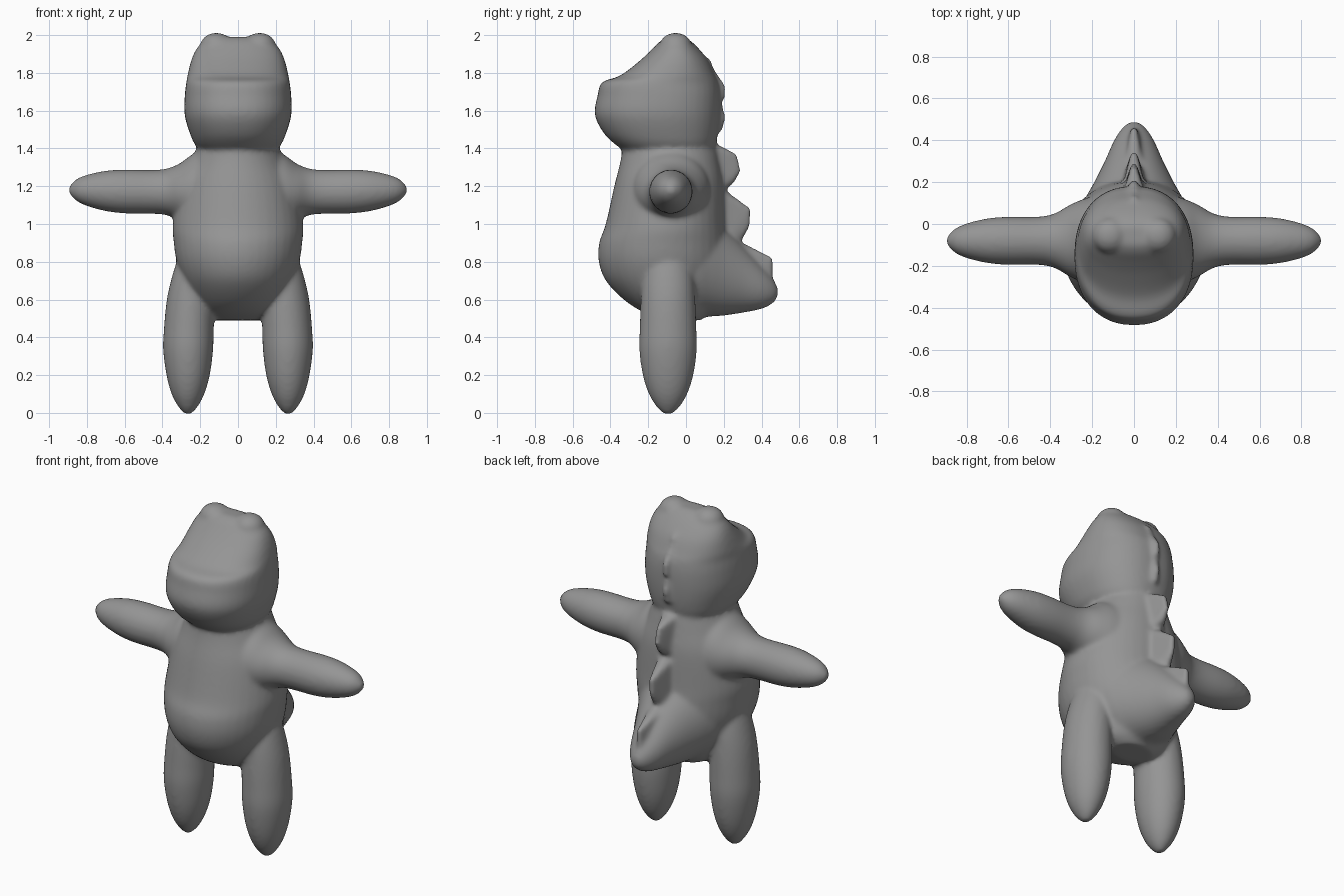
import bpy, bmesh, math
from mathutils import Vector, Matrix

cube = bpy.data.objects.get("Cube")
if cube:
    bpy.data.objects.remove(cube)

grey = bpy.data.materials.new("plain grey")
grey.use_nodes = True
COLOUR = (0.3, 0.3, 0.3, 1)
grey.diffuse_color = COLOUR
grey.node_tree.nodes["Principled BSDF"].inputs["Base Color"].default_value = COLOUR

bm = bmesh.new()
SIDES, STEPS = 40, 5


def spline(p0, p1, p2, p3, t):
    """Catmull-Rom blend of four rings."""
    return [b + 0.5 * t * (c - a + t * (2 * a - 5 * b + 4 * c - d + t * (3 * (b - c) + d - a)))
            for a, b, c, d in zip(p0, p1, p2, p3)]


def loft(rings, place, power=2.0):
    """Closed tube through rings of (position, centre u, centre v, radius u, radius v)."""
    dense = []
    for i in range(len(rings) - 1):
        quad = [rings[max(0, min(len(rings) - 1, i + k))] for k in (-1, 0, 1, 2)]
        dense += [spline(*quad, s / STEPS) for s in range(STEPS)]
    dense.append(rings[-1])
    loops = []
    for pos, cu, cv, ru, rv in dense:
        loop = []
        for k in range(SIDES):
            a = math.tau * k / SIDES
            c, s = math.cos(a), math.sin(a)
            u = math.copysign(abs(c) ** (2 / power), c)
            v = math.copysign(abs(s) ** (2 / power), s)
            loop.append(bm.verts.new(place(pos, cu + max(ru, 0.004) * u, cv + max(rv, 0.004) * v)))
        loops.append(loop)
    faces = [bm.faces.new(loops[0]), bm.faces.new(loops[-1])]
    for a, b in zip(loops, loops[1:]):
        for k in range(SIDES):
            j = (k + 1) % SIDES
            faces.append(bm.faces.new((a[k], a[j], b[j], b[k])))
    bmesh.ops.recalc_face_normals(bm, faces=faces)


def upright(sections):
    """Rings from (z, front, back, half width)."""
    return [(z, 0, (f + b) / 2, w, (b - f) / 2) for z, f, b, w in sections]


def ball(centre, size):
    m = Matrix.Translation(centre) @ Matrix.Diagonal((*size, 1))
    bmesh.ops.create_uvsphere(bm, u_segments=32, v_segments=16, radius=1, matrix=m)


def spike(rim, base, base_width):
    """Wedge that is thin on its rim and wide where it meets the back."""
    pts = [(s * 0.012, y, z) for y, z in rim for s in (-1, 1)]
    pts += [(s * base_width, y, z) for y, z in base for s in (-1, 1)]
    hull = bmesh.ops.convex_hull(bm, input=[bm.verts.new(p) for p in pts])
    bmesh.ops.recalc_face_normals(bm, faces=[g for g in hull["geom"] if isinstance(g, bmesh.types.BMFace)])


def on_z(t, u, v):
    return Vector((u, v, t))


# torso
loft(upright([(0.49, -0.10, 0.08, 0.12), (0.53, -0.22, 0.12, 0.19), (0.60, -0.33, 0.16, 0.24),
              (0.70, -0.425, 0.2, 0.29), (0.80, -0.462, 0.22, 0.325), (0.90, -0.46, 0.22, 0.34),
              (1.00, -0.425, 0.21, 0.345), (1.20, -0.38, 0.2, 0.31), (1.32, -0.35, 0.18, 0.255),
              (1.42, -0.33, 0.16, 0.21), (1.50, -0.3, 0.14, 0.19)]), on_z)

# head
loft(upright([(1.36, -0.28, 0.10, 0.15), (1.41, -0.36, 0.15, 0.22), (1.48, -0.435, 0.17, 0.255),
              (1.58, -0.483, 0.18, 0.283), (1.68, -0.468, 0.18, 0.282), (1.75, -0.445, 0.17, 0.274),
              (1.785, -0.35, 0.155, 0.268), (1.86, -0.25, 0.12, 0.25), (1.92, -0.185, 0.075, 0.225),
              (1.965, -0.14, 0.03, 0.185), (1.99, -0.10, -0.01, 0.13)]), on_z, 2.25)

# tail
loft([(y, 0, (lo + hi) / 2, w, (hi - lo) / 2) for y, lo, hi, w in
      [(-0.1, 0.52, 1.15, 0.30), (0.05, 0.505, 1.12, 0.27), (0.13, 0.51, 1.06, 0.23),
       (0.2, 0.515, 0.99, 0.19), (0.3, 0.53, 0.89, 0.14), (0.4, 0.55, 0.78, 0.095),
       (0.46, 0.58, 0.71, 0.055), (0.488, 0.62, 0.66, 0.02)]],
     lambda t, u, v: Vector((u, t, v)))

for side in (-1, 1):
    # arm
    loft([(x, -0.08, z, ry, rz) for x, z, ry, rz in
          [(0.15, 1.17, 0.22, 0.24), (0.24, 1.17, 0.2, 0.2), (0.31, 1.17, 0.17, 0.15),
           (0.38, 1.17, 0.13, 0.123), (0.46, 1.17, 0.115, 0.116), (0.6, 1.172, 0.115, 0.116),
           (0.7, 1.175, 0.107, 0.107), (0.8, 1.178, 0.083, 0.083), (0.86, 1.18, 0.055, 0.055),
           (0.897, 1.18, 0.015, 0.015)]],
         lambda t, u, v: Vector((side * t, u, v)))
    # leg
    loft([(z, x, -0.095, rx, ry) for z, x, rx, ry in
          [(-0.008, 0.265, 0.015, 0.02), (0.03, 0.265, 0.05, 0.06), (0.1, 0.265, 0.087, 0.102),
           (0.2, 0.264, 0.115, 0.134), (0.33, 0.264, 0.132, 0.152), (0.45, 0.26, 0.132, 0.15),
           (0.6, 0.25, 0.127, 0.144), (0.72, 0.235, 0.115, 0.135), (0.85, 0.21, 0.1, 0.11)]],
         lambda t, u, v: Vector((side * u, v, t)))
    # brow
    ball((side * 0.115, -0.055, 1.945), (0.085, 0.085, 0.068))

# back spikes
spike([(0.03, 1.94), (0.13, 1.87), (0.155, 1.80)], [(0.0, 1.94), (0.08, 1.78)], 0.04)
spike([(0.14, 1.83), (0.21, 1.73), (0.205, 1.66)], [(0.08, 1.83), (0.12, 1.6)], 0.05)
spike([(0.19, 1.64), (0.21, 1.56), (0.19, 1.49)], [(0.12, 1.64), (0.12, 1.47)], 0.05)
spike([(0.17, 1.42), (0.27, 1.37), (0.29, 1.28), (0.25, 1.21)], [(0.12, 1.42), (0.15, 1.16)], 0.06)
spike([(0.22, 1.17), (0.345, 1.08), (0.335, 0.98), (0.30, 0.92)], [(0.15, 1.18), (0.2, 0.88)], 0.06)
spike([(0.30, 0.90), (0.46, 0.82), (0.46, 0.74), (0.46, 0.68)], [(0.25, 0.90), (0.36, 0.68)], 0.05)

mesh = bpy.data.meshes.new("creature_body")
bm.to_mesh(mesh)
bm.free()
mesh.materials.append(grey)
body = bpy.data.objects.new("creature_body", mesh)
bpy.context.collection.objects.link(body)

# fuse the parts into one soft skin
remesh = body.modifiers.new("fuse", "REMESH")
remesh.mode = "VOXEL"
remesh.voxel_size = 0.012
remesh.use_smooth_shade = True
soften = body.modifiers.new("soften", "SMOOTH")
soften.factor = 0.5
soften.iterations = 12
